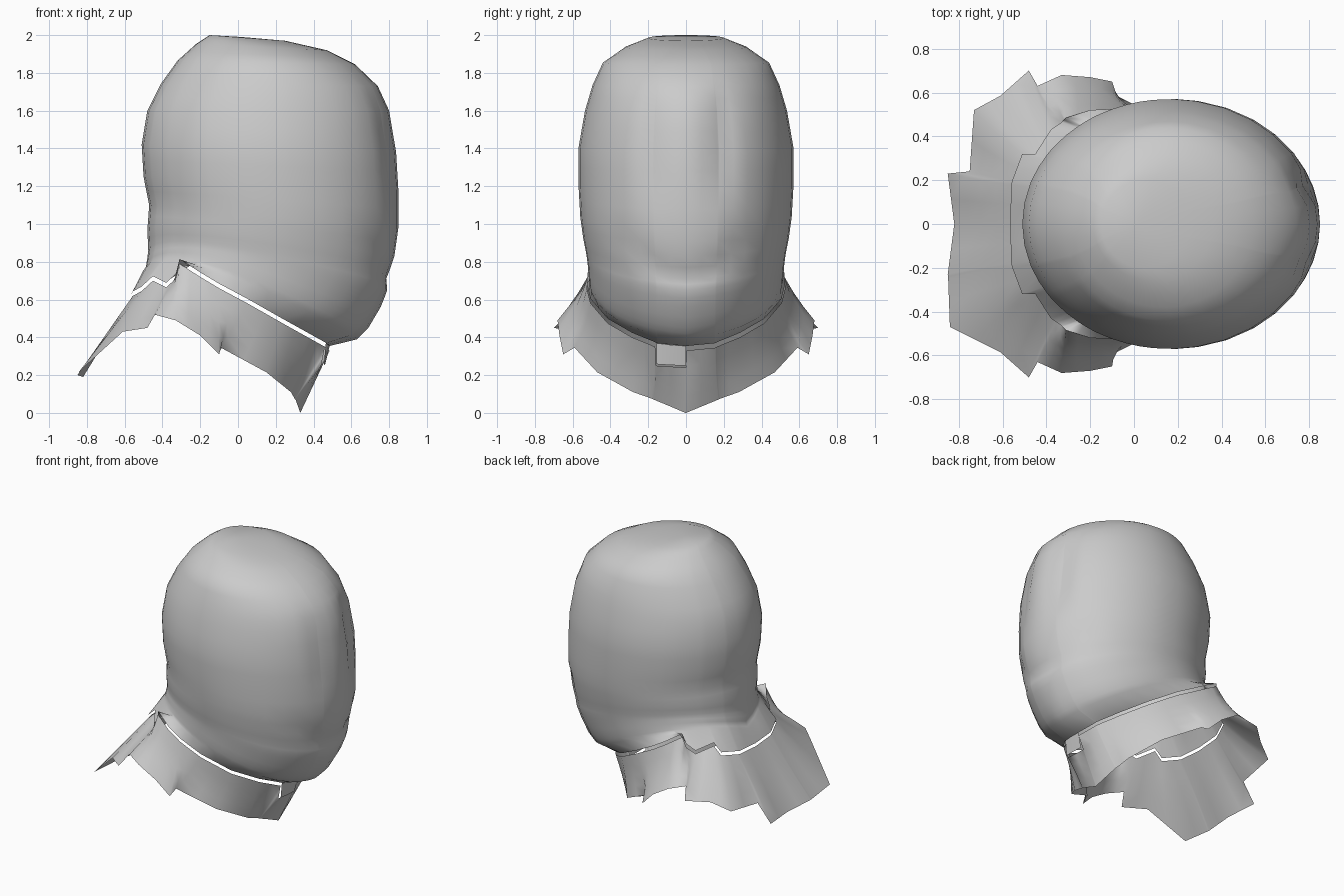
import bpy, bmesh, math
from mathutils import Vector

if "Cube" in bpy.data.objects:
    bpy.data.objects.remove(bpy.data.objects["Cube"])

# Half outline of the torn neck seam, chin to nape
SEAM = [(.485, 0, .33), (.465, .155, .345), (.46, .163, .35), (.37, .285, .40),
        (.235, .415, .475), (.05, .505, .58), (-.10, .525, .66), (-.20, .52, .72),
        (-.31, .485, .79), (-.33, .465, .71), (-.38, .43, .665), (-.45, .32, .70),
        (-.51, .32, .645), (-.555, .20, .62), (-.56, .18, .615), (-.565, 0, .605)]
# Half outline of the ragged collar hem
HEM = [(.33, 0, .0), (.305, .17, .07), (.30, .18, .075), (.28, .28, .11),
       (.15, .47, .215), (-.09, .59, .345), (-.10, .65, .31), (-.20, .67, .41),
       (-.33, .68, .49), (-.44, .63, .52), (-.48, .70, .45), (-.61, .585, .43),
       (-.73, .52, .37), (-.75, .24, .33), (-.85, .23, .20), (-.82, 0, .19)]
# Hood rings: back x, back z, front x, front z, half width, side lift
RINGS = [(-.15, 2.0, .25, 1.97, .20, 0), (-.22, 1.955, .47, 1.92, .32, 0),
         (-.32, 1.865, .62, 1.845, .44, 0), (-.41, 1.74, .74, 1.73, .495, 0),
         (-.48, 1.6, .80, 1.60, .535, 0), (-.51, 1.42, .837, 1.38, .57, 0),
         (-.50, 1.25, .849, 1.18, .57, 0), (-.47, 1.10, .849, .98, .56, 0),
         (-.48, .97, .828, .83, .545, .03), (-.475, .86, .80, .71, .53, .07),
         (-.48, .82, .792, .65, .525, .09), (-.485, .79, .755, .56, .52, .11),
         (-.49, .75, .69, .45, .515, .125), (-.51, .72, .63, .39, .51, .13)]


def split(points):
    """Insert a midpoint into every segment."""
    pts = [Vector(p) for p in points]
    out = [pts[0]]
    for a, b in zip(pts, pts[1:]):
        out += [(a + b) / 2, b]
    return out


def full_loop(right, left):
    """Join a +y half with the reflected -y half."""
    return right + [Vector((p.x, -p.y, p.z)) for p in reversed(left[1:-1])]


def loft(name, rows, pole=None, closed=True):
    bm = bmesh.new()
    vs = [[bm.verts.new(p) for p in row] for row in rows]
    n = len(vs[0])
    for a, b in zip(vs, vs[1:]):
        for i in range(n if closed else n - 1):
            j = (i + 1) % n
            bm.faces.new((a[i], b[i], b[j], a[j]))
    if pole:
        top = bm.verts.new(pole)
        for i in range(n):
            bm.faces.new((top, vs[0][i], vs[0][(i + 1) % n]))
    bmesh.ops.recalc_face_normals(bm, faces=bm.faces)
    mesh = bpy.data.meshes.new(name)
    bm.to_mesh(mesh)
    bm.free()
    mesh.shade_smooth()
    obj = bpy.data.objects.new(name, mesh)
    bpy.context.collection.objects.link(obj)
    return obj


def crease(p):
    """Press the folds beside the face and the curved fold above the chin."""
    if p.x > .4:
        depth = .035 if p.y > 0 else .02
        side = depth * math.exp(-((abs(p.y) - .18) / .06) ** 2 - ((p.z - 1.42) / .28) ** 4)
        chin = .016 * math.exp(-((p.z - .72 - 2 * p.y ** 2) / .05) ** 2) if abs(p.y) < .36 else 0
        p.x -= side + chin
    return p


# Hood: tilted oval rings ending on the neck seam
seam = split(SEAM)
angles = [math.atan2(p.y, p.x + .04) for p in seam]
fine = [RINGS[0]]
for a, b in zip(RINGS, RINGS[1:]):
    fine += [tuple((u + v) / 2 for u, v in zip(a, b)), b]
rows = []
for xb, zb, xf, zf, w, lift in fine:
    halves = []
    for side in (1, -1):
        half = []
        for t in angles:
            c, s = math.cos(t), math.sin(t)
            p = crease(Vector(((xb + xf) / 2 + (xf - xb) / 2 * c, side * w * s,
                               (zb + zf) / 2 + (zf - zb) / 2 * c + lift * s * (1 - .6 * c))))
            p.y *= side
            half.append(p)
        halves.append(half)
    rows.append(full_loop(*halves))
edge = [p + Vector((0, 0, .024)) for p in seam]
rows.append(full_loop(edge, edge))
loft("hood", rows, pole=(.02, 0, 1.99))

# Tab hanging from the hood at the throat
loft("throat_tab", [[(.485, 0, .354), (.48, -.08, .36), (.465, -.155, .369)],
                    [(.46, 0, .25), (.46, -.08, .253), (.455, -.155, .258)]], closed=False)

# Collar: flared sheet from seam to hem, with a throat notch on the -y side
seam_l, hem_l = list(SEAM), list(HEM)
seam_l[1] = (.44, .16, .25)
hem_l[12:15] = [(-.84, .47, .22), (-.848, .25, .20), (-.85, .23, .20)]
top = full_loop(split(SEAM), split(seam_l))
top[-1] = Vector((.44, -.08, .245))
top[0] = Vector((.485, .004, .33))
top.append(Vector((.44, 0, .24)))
bottom = full_loop(split(HEM), split(hem_l))
bottom.append(Vector((.33, -.004, .0)))
rows = []
for k in range(5):
    f = k / 4
    rows.append([])
    for a, b in zip(top, bottom):
        p = a.lerp(b, f)
        p.y *= 1 - .025 * math.sin(math.pi * f)
        rows[-1].append(p)
loft("collar", rows)
